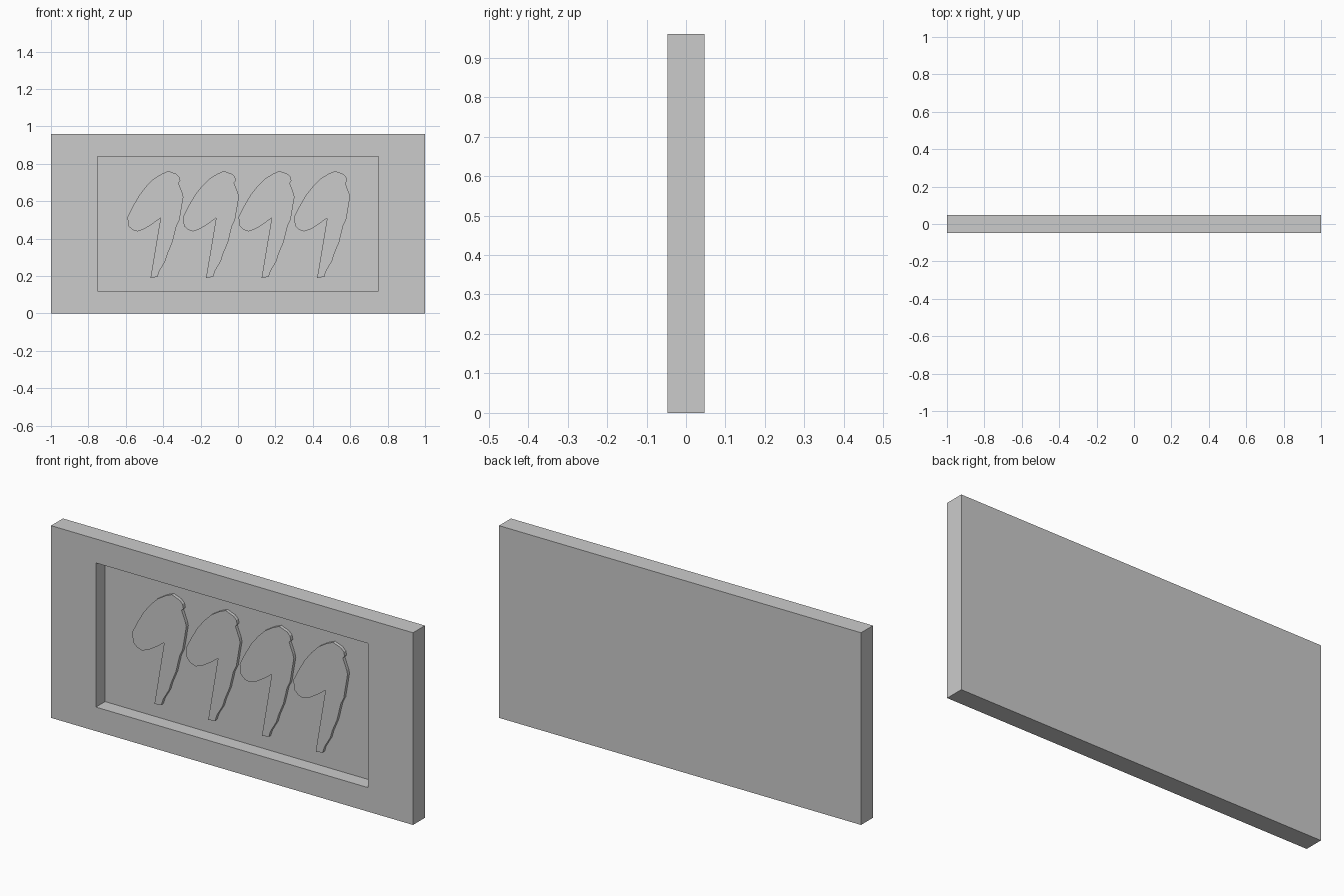
import bpy, bmesh
from mathutils import Matrix, Vector

if "Cube" in bpy.data.objects:
    bpy.data.objects.remove(bpy.data.objects["Cube"])

W, D, H = 2.0, 0.094, 0.96      # slab size
RECESS = 0.072                  # depth of the recessed field
RELIEF = 0.016                  # height of the raised motifs
FLOOR_Y = -D / 2 + RECESS


def finish(bm, name):
    bmesh.ops.recalc_face_normals(bm, faces=bm.faces[:])
    mesh = bpy.data.meshes.new(name)
    bm.to_mesh(mesh)
    bm.free()
    obj = bpy.data.objects.new(name, mesh)
    bpy.context.collection.objects.link(obj)
    return obj


# Slab with a rectangular recess in the front
bm = bmesh.new()
bmesh.ops.create_cube(bm, size=1, matrix=Matrix.Translation((0, 0, H / 2))
                      @ Matrix.Diagonal((W, D, H, 1)))
bm.normal_update()
front = min(bm.faces, key=lambda f: f.calc_center_median().y)
bmesh.ops.inset_individual(bm, faces=[front], thickness=0.1)
for v in front.verts:
    v.co.x = 0.752 if v.co.x > 0 else -0.752
    v.co.z = 0.84 if v.co.z > H / 2 else 0.12
field = bmesh.ops.extrude_discrete_faces(bm, faces=[front])["faces"][0]
bmesh.ops.translate(bm, verts=field.verts[:], vec=(0, RECESS, 0))
finish(bm, "recessed_panel")

# Raised wing-like motif, outlined in x and z
OUTLINE = [
    (-.591, .516), (-.586, .468), (-.564, .447), (-.537, .439), (-.500, .452),
    (-.457, .479), (-.414, .511), (-.468, .190), (-.430, .196), (-.420, .227),
    (-.388, .281), (-.377, .318), (-.350, .382), (-.329, .468), (-.313, .500),
    (-.292, .623), (-.297, .644), (-.318, .698), (-.308, .709), (-.313, .730),
    (-.329, .746), (-.372, .762), (-.409, .746), (-.452, .719), (-.489, .682),
    (-.527, .634), (-.564, .570)]

# Four evenly spaced motifs standing on the recess floor
for i in range(4):
    bm = bmesh.new()
    face = bm.faces.new([bm.verts.new((x + i * 0.297, FLOOR_Y, z))
                         for x, z in OUTLINE])
    ext = bmesh.ops.extrude_face_region(bm, geom=[face], use_keep_orig=True)
    top = [g for g in ext["geom"] if isinstance(g, bmesh.types.BMVert)]
    bmesh.ops.translate(bm, verts=top, vec=Vector((0, -RELIEF, 0)))
    finish(bm, f"relief_motif_{i + 1}")
